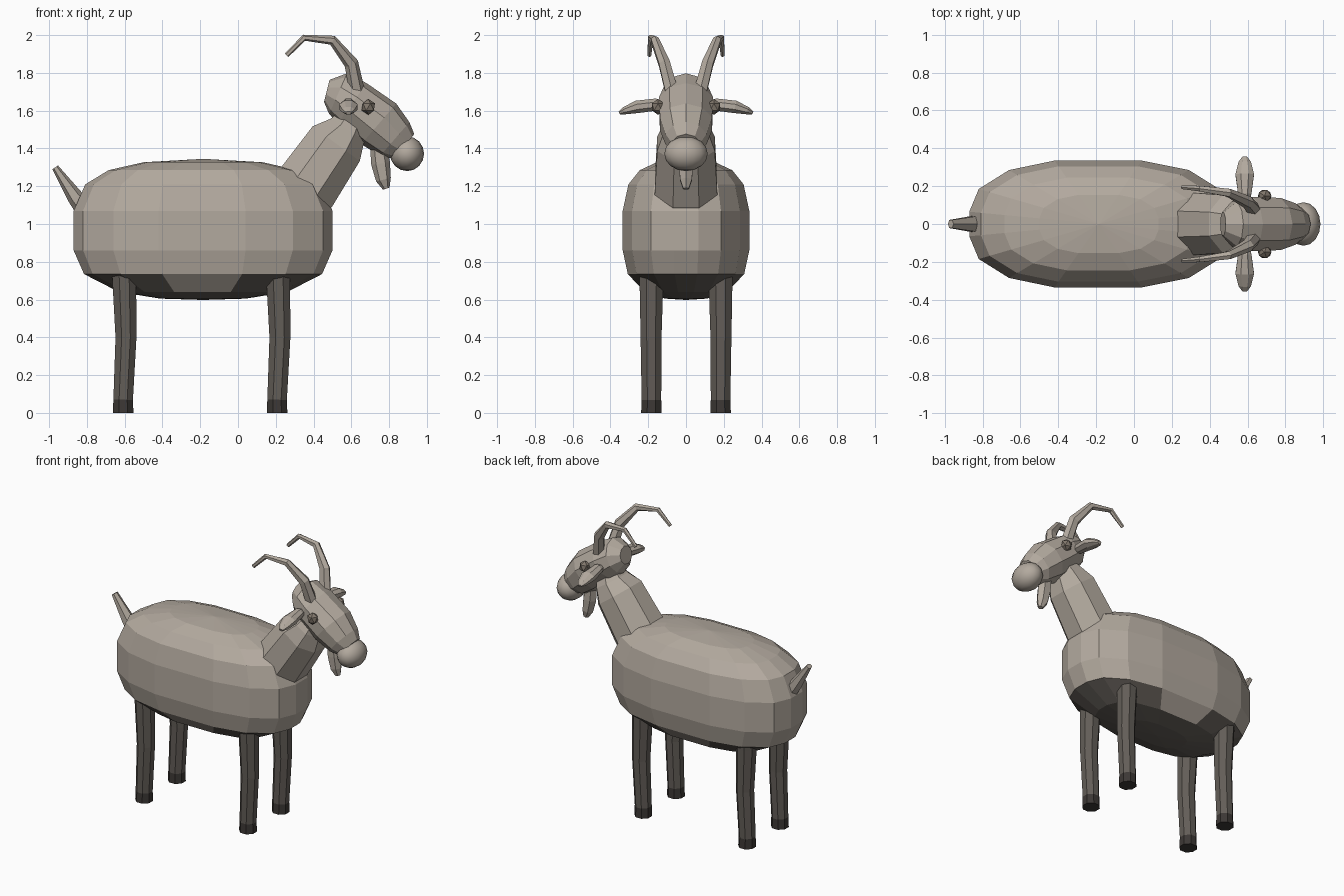
import bpy, bmesh, math
from mathutils import Vector, Matrix

if "Cube" in bpy.data.objects:
    bpy.data.objects.remove(bpy.data.objects["Cube"])


def material(name, rgb):
    m = bpy.data.materials.new(name)
    m.diffuse_color = (*rgb, 1)
    m.use_nodes = True
    m.node_tree.nodes["Principled BSDF"].inputs["Base Color"].default_value = m.diffuse_color
    return m


COAT = material("coat beige", (0.45, 0.40, 0.345))
DARK = material("leg brown grey", (0.125, 0.111, 0.097))
HOOF = material("hoof dark", (0.045, 0.039, 0.035))
EYE = material("eye brown", (0.22, 0.185, 0.15))


def finish(name, bm, mats):
    bmesh.ops.recalc_face_normals(bm, faces=bm.faces)
    me = bpy.data.meshes.new(name)
    bm.to_mesh(me)
    bm.free()
    for m in mats:
        me.materials.append(m)
    ob = bpy.data.objects.new(name, me)
    bpy.context.collection.objects.link(ob)
    return ob


def bridge(bm, rings):
    for r0, r1 in zip(rings, rings[1:]):
        n = len(r0)
        for i in range(n):
            j = (i + 1) % n
            bm.faces.new((r0[i], r0[j], r1[j], r1[i]))


def tube(name, path, n, mats, side=(0, 1, 0), turn=0.5, pick=None):
    """Loft n-sided rings along path points (x, y, z, side radius, other radius)."""
    bm = bmesh.new()
    pts = [Vector(p[:3]) for p in path]
    rings = []
    for k, p in enumerate(path):
        before = (pts[k] - pts[k - 1]).normalized() if k else Vector()
        after = (pts[k + 1] - pts[k]).normalized() if k < len(pts) - 1 else Vector()
        t = (before + after).normalized()
        s = Vector(side)
        a = (s - t * s.dot(t)).normalized()
        b = t.cross(a)
        ring = []
        for i in range(n):
            w = 2 * math.pi * (i + turn) / n
            ring.append(bm.verts.new(pts[k] + a * p[3] * math.cos(w) + b * p[4] * math.sin(w)))
        rings.append(ring)
    bridge(bm, rings)
    bm.faces.new(rings[0])
    bm.faces.new(rings[-1])
    if pick:
        for f in bm.faces:
            f.material_index = pick(f.calc_center_median())
    return finish(name, bm, mats)


def ball(name, center, scale, mat, segs=None):
    bm = bmesh.new()
    if segs:
        bmesh.ops.create_uvsphere(bm, u_segments=segs, v_segments=segs // 2, radius=1)
    else:
        bmesh.ops.create_icosphere(bm, subdivisions=1, radius=1)
    bmesh.ops.transform(bm, matrix=Matrix.Translation(center) @ Matrix.Diagonal((*scale, 1)), verts=bm.verts)
    return finish(name, bm, [mat])


# Body: one outline scaled through a stack of levels, closed by poles
CX = -0.185
half = [(0.50, 0.065), (0.45, 0.185), (0.29, 0.285), (0.04, 0.335),
        (-0.42, 0.335), (-0.66, 0.285), (-0.82, 0.185), (-0.87, 0.065)]
outline = half + [(x, -y) for x, y in reversed(half)]
levels = [(0.605, 0.33), (0.64, 0.65), (0.735, 0.92), (0.86, 1), (1.07, 1),
          (1.21, 0.91), (1.285, 0.73), (1.327, 0.46)]
bm = bmesh.new()
rings = [[bm.verts.new((CX + (x - CX) * s, y * s, z)) for x, y in outline] for z, s in levels]
bridge(bm, rings)
for ring, z in ((rings[0], 0.598), (rings[-1], 1.345)):
    pole = bm.verts.new((CX, 0, z))
    for i in range(16):
        bm.faces.new((ring[i], ring[(i + 1) % 16], pole))
# Dark belly, apart from one coat-coloured panel on each flank
for f in bm.faces:
    c = f.calc_center_median()
    flank = c.z > 0.66 and abs(c.x - CX) < 0.08 and abs(c.y) > 0.2
    f.material_index = 1 if c.z < 0.73 and not flank else 0
finish("body", bm, [COAT, DARK])

# Neck
tube("neck", [(0.28, 0, 1.07, 0.165, 0.165), (0.355, 0, 1.185, 0.18, 0.185),
              (0.52, 0, 1.425, 0.165, 0.168), (0.58, 0, 1.50, 0.13, 0.115),
              (0.61, 0, 1.56, 0.09, 0.09)], 8, [COAT])

# Head, muzzle and chin beard
tube("head", [(0.47, 0, 1.705, 0.065, 0.06), (0.53, 0, 1.69, 0.125, 0.118),
              (0.605, 0, 1.64, 0.15, 0.13), (0.745, 0, 1.53, 0.145, 0.142),
              (0.83, 0, 1.45, 0.115, 0.118), (0.88, 0, 1.41, 0.08, 0.085)], 10, [COAT])
muzzle = ball("muzzle", (0.895, 0, 1.372), (0.09, 0.115, 0.092), COAT, 16)
muzzle.data.shade_smooth()
tube("beard", [(0.745, 0, 1.40, 0.04, 0.045), (0.755, 0, 1.32, 0.042, 0.05),
               (0.77, 0, 1.235, 0.037, 0.04), (0.785, 0, 1.187, 0.018, 0.018)], 6, [COAT])

# Tail
tube("tail", [(-0.82, 0, 1.09, 0.05, 0.05), (-0.86, 0, 1.14, 0.045, 0.043),
              (-0.968, 0, 1.30, 0.025, 0.018)], 6, [COAT])

# Paired parts
for s, tag in ((-1, "right"), (1, "left")):
    tube(tag + "_horn", [(0.635, s * 0.07, 1.68, 0.04, 0.042), (0.60, s * 0.115, 1.85, 0.034, 0.038),
                         (0.50, s * 0.165, 1.973, 0.024, 0.026), (0.35, s * 0.187, 1.986, 0.017, 0.017),
                         (0.257, s * 0.194, 1.893, 0.011, 0.013)], 6, [COAT])
    tube(tag + "_ear", [(0.585, s * 0.11, 1.632, 0.025, 0.02), (0.585, s * 0.16, 1.632, 0.038, 0.035),
                        (0.585, s * 0.26, 1.62, 0.053, 0.036), (0.585, s * 0.325, 1.60, 0.036, 0.022),
                        (0.585, s * 0.353, 1.588, 0.015, 0.01)], 8, [COAT], side=(1, 0, 0))
    ball(tag + "_eye", (0.69, s * 0.148, 1.62), (0.04, 0.038, 0.042), EYE)
    # Legs with hooves coloured below the fetlock
    for part, x in (("front", 0.21), ("hind", -0.605)):
        tube(f"{tag}_{part}_leg", [(x, s * 0.183, 0.78, 0.07, 0.07), (x + 0.003, s * 0.183, 0.70, 0.068, 0.068),
                                   (x + 0.012, s * 0.185, 0.40, 0.06, 0.06),
                                   (x - 0.003, s * 0.183, 0.07, 0.056, 0.056),
                                   (x - 0.003, s * 0.183, 0.0, 0.059, 0.059)],
             8, [DARK, HOOF], pick=lambda c: 1 if c.z < 0.07 else 0)
